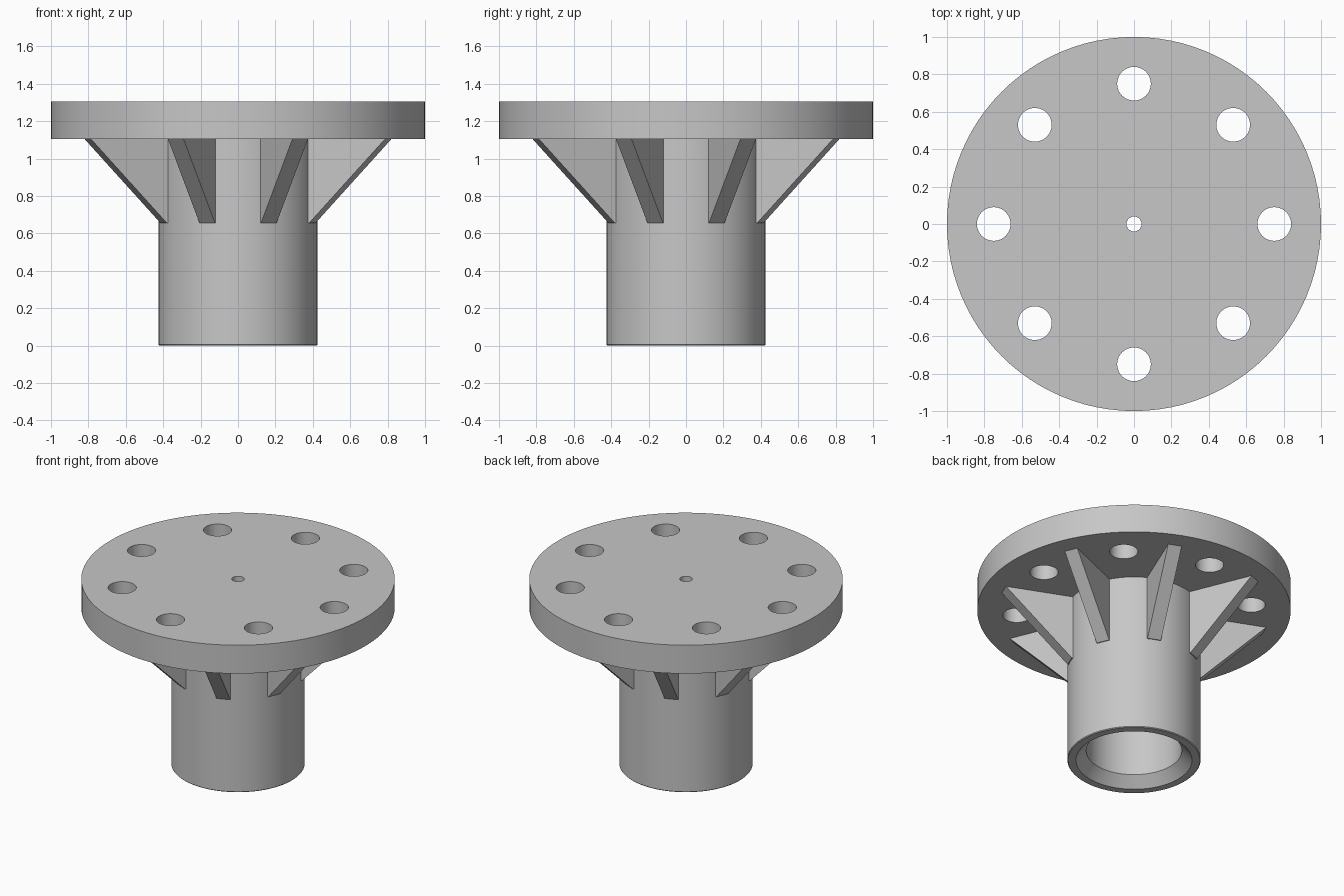
import bpy, bmesh, math
from mathutils import Matrix

cube = bpy.data.objects.get("Cube")
if cube:
    bpy.data.objects.remove(cube, do_unlink=True)

GREY = (0.57, 0.57, 0.57, 1.0)
mat = bpy.data.materials.new("plain_grey")
mat.use_nodes = True
mat.diffuse_color = GREY
mat.node_tree.nodes["Principled BSDF"].inputs["Base Color"].default_value = GREY

FLANGE_BASE, FLANGE_TOP = 1.105, 1.305
RIB_BASE = 0.655
COUNT = 8
SEGMENTS = 96


def make_object(name, bm):
    bmesh.ops.recalc_face_normals(bm, faces=bm.faces)
    mesh = bpy.data.meshes.new(name)
    bm.to_mesh(mesh)
    bm.free()
    mesh.materials.append(mat)
    obj = bpy.data.objects.new(name, mesh)
    bpy.context.collection.objects.link(obj)
    return obj


def activate(obj):
    bpy.ops.object.select_all(action='DESELECT')
    obj.select_set(True)
    bpy.context.view_layer.objects.active = obj


# Flange and hollow socket turned from one closed (radius, height) profile
profile = [(0.37, 0), (0.42, 0), (0.425, 0.005), (0.425, FLANGE_BASE),
           (1, FLANGE_BASE), (1, FLANGE_TOP), (0.04, FLANGE_TOP),
           (0.04, FLANGE_BASE), (0.305, FLANGE_BASE), (0.305, 0.07)]
bm = bmesh.new()
verts = [bm.verts.new((r, 0, z)) for r, z in profile]
edges = [bm.edges.new((verts[i - 1], verts[i])) for i in range(len(verts))]
bmesh.ops.spin(bm, geom=verts + edges, cent=(0, 0, 0), axis=(0, 0, 1),
               angle=math.tau, steps=SEGMENTS, use_merge=True)
bmesh.ops.remove_doubles(bm, verts=bm.verts, dist=0.0001)
body = make_object("flanged_socket", bm)

# Ring of bolt holes cut through the flange
bm = bmesh.new()
for i in range(COUNT):
    place = (Matrix.Rotation(math.tau * i / COUNT, 4, 'Z')
             @ Matrix.Translation((0.75, 0, 1.2)))
    bmesh.ops.create_cone(bm, cap_ends=True, segments=48, radius1=0.09,
                          radius2=0.09, depth=0.5, matrix=place)
cutter = make_object("bolt_hole_cutter", bm)
cutter.hide_render = True

activate(body)
cut = body.modifiers.new("bolt_holes", 'BOOLEAN')
cut.operation = 'DIFFERENCE'
cut.solver = 'EXACT'
cut.object = cutter
bpy.ops.object.modifier_apply(modifier=cut.name)
bpy.data.objects.remove(cutter, do_unlink=True)
activate(body)
bpy.ops.object.shade_smooth_by_angle(angle=math.radians(30))

# Triangular stiffening ribs midway between the holes
rib_profile = [(0.4, RIB_BASE), (0.43, RIB_BASE),
               (0.87, FLANGE_BASE), (0.4, FLANGE_BASE)]
RIB_WIDTH = 0.09
for i in range(COUNT):
    bm = bmesh.new()
    face = bm.faces.new([bm.verts.new((r, -RIB_WIDTH / 2, z))
                         for r, z in rib_profile])
    side = bmesh.ops.extrude_face_region(bm, geom=[face], use_keep_orig=True)
    moved = [g for g in side["geom"] if isinstance(g, bmesh.types.BMVert)]
    bmesh.ops.translate(bm, verts=moved, vec=(0, RIB_WIDTH, 0))
    rib = make_object(f"rib_{i + 1}", bm)
    rib.rotation_euler.z = math.tau * (i + 0.5) / COUNT
